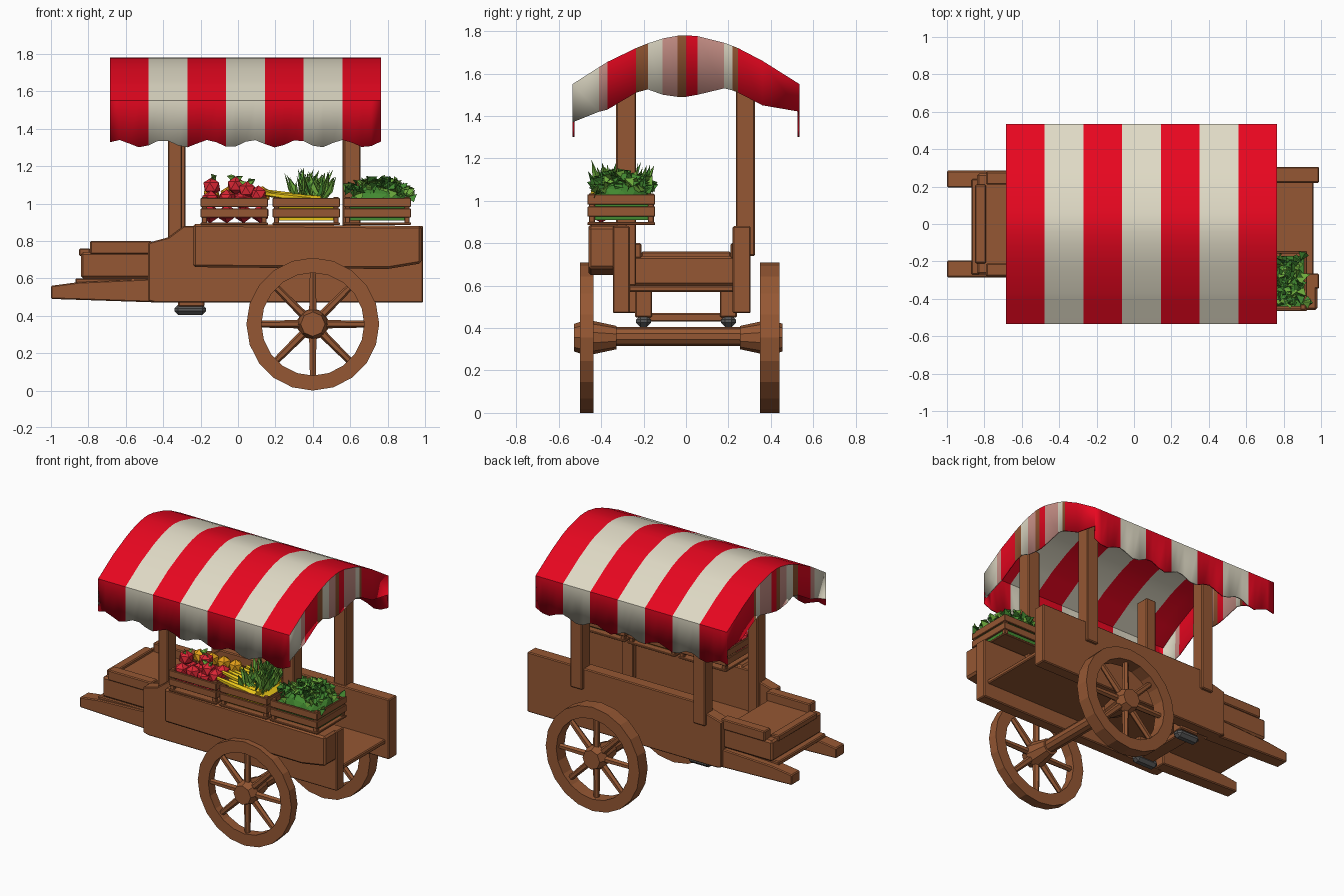
import bpy, bmesh, math, random
from mathutils import Vector, Matrix

random.seed(4)
if "Cube" in bpy.data.objects:
    bpy.data.objects.remove(bpy.data.objects["Cube"])


def material(name, r, g, b):
    m = bpy.data.materials.new(name)
    m.use_nodes = True
    m.diffuse_color = (r, g, b, 1)
    bsdf = next(n for n in m.node_tree.nodes if n.type == "BSDF_PRINCIPLED")
    bsdf.inputs["Base Color"].default_value = (r, g, b, 1)
    return m


wood = material("wood", .3, .096, .033)
red = material("canopy red", .8, .002, .014)
cream = material("canopy cream", .74, .7, .56)
pink = material("faded canopy pink", .62, .3, .26)
grey = material("dark metal", .1, .1, .1)
apple = material("apple red", .72, .02, .035)
orange = material("fruit orange", .8, .36, .01)
yellow = material("corn yellow", .8, .55, .01)
green = material("dark leaf green", .055, .25, .03)
lime = material("light leaf green", .15, .4, .045)


def finish(name, bm, mats, bevel=0, recalc=True):
    if recalc:
        bmesh.ops.recalc_face_normals(bm, faces=bm.faces[:])
    mesh = bpy.data.meshes.new(name)
    bm.to_mesh(mesh)
    bm.free()
    for m in mats:
        mesh.materials.append(m)
    ob = bpy.data.objects.new(name, mesh)
    bpy.context.collection.objects.link(ob)
    if bevel:
        mod = ob.modifiers.new("worn edges", "BEVEL")
        mod.width, mod.segments = bevel, 1
    return ob


def add_box(bm, x0, x1, y0, y1, z0, z1):
    size = Matrix.Diagonal((x1 - x0, y1 - y0, z1 - z0, 1))
    place = Matrix.Translation(((x0 + x1) / 2, (y0 + y1) / 2, (z0 + z1) / 2))
    bmesh.ops.create_cube(bm, size=1, matrix=place @ size)


def boxes(name, parts, mat=wood, bevel=.006):
    bm = bmesh.new()
    for p in parts:
        add_box(bm, *p)
    return finish(name, bm, [mat], bevel)


def prism(name, outline, y0, y1, bevel=.006):
    # Extrude an x-z outline along y
    bm = bmesh.new()
    face = bm.faces.new([bm.verts.new((x, y0, z)) for x, z in outline])
    out = bmesh.ops.extrude_face_region(bm, geom=[face])["geom"]
    bmesh.ops.translate(bm, vec=(0, y1 - y0, 0),
                        verts=[v for v in out if isinstance(v, bmesh.types.BMVert)])
    return finish(name, bm, [wood], bevel)


def add_rod(bm, a, b, r0, r1, sides):
    a, b = Vector(a), Vector(b)
    turn = (b - a).to_track_quat("Z", "Y").to_matrix().to_4x4()
    bmesh.ops.create_cone(bm, cap_ends=True, segments=sides, radius1=r0, radius2=r1,
                          depth=(b - a).length, matrix=Matrix.Translation((a + b) / 2) @ turn)


# Cart body: side panels, floor, counter
side = [(-.48, .48), (-.44, .47), (.99, .47), (.99, .88), (-.29, .88), (-.37, .82), (-.48, .79)]
prism("front_side_panel", side, -.345, -.265)
prism("back_side_panel", side, .22, .305)
boxes("floor", [(-.87, .96, -.27, .24, .57, .6)])
prism("counter", [(-.24, .66), (.8, .65), (.98, .68), (.98, .88), (-.24, .89)], -.46, -.27, .012)

# Seat box at the handle end
boxes("seat_box", [(-.84, -.46, -.27, .27, .6, .74)], bevel=.012)
boxes("seat_rim", [(-.79, -.46, -.28, -.21, .73, .8), (-.79, -.46, .21, .28, .73, .8),
                   (-.85, -.79, -.21, .21, .72, .76)])
for label, y in (("front", -.24), ("back", .24)):
    prism(label + "_handle", [(-1, .49), (-.4, .47), (-.4, .6), (-.85, .58), (-1, .56)],
          y - .045, y + .045)

# Roof posts
boxes("front_posts", [(x, x + w, -.33, -.235, .6, 1.64) for x, w in ((-.375, .075), (.565, .09))])
boxes("back_posts", [(x, x + .09, .235, .325, .74, 1.65) for x in (-.37, .56)])

# Undercarriage
boxes("cross_beam", [(-.3, -.2, -.22, .2, .43, .47)])
boxes("cross_beam_ties", [(-.32, -.18, y - .04, y + .04, .45, .58) for y in (-.2, .2)])
boxes("metal_brackets", [(-.34, -.17, y - .035, y + .035, .405, .46) for y in (-.2, .2)], grey, .02)
bm = bmesh.new()
add_rod(bm, (.4, -.4, .36), (.4, .4, .36), .045, .045, 10)
finish("axle", bm, [wood])


def wheel(name, y0, y1, out):
    # Rim as a ring of quads, plus spokes and a stepped hub
    bm = bmesh.new()
    cx, cz, n = .4, .355, 20
    rings = []
    for i in range(n):
        a = math.tau * i / n
        rings.append([bm.verts.new((cx + r * math.cos(a), y, cz + r * math.sin(a)))
                      for r, y in ((.355, y0), (.355, y1), (.275, y1), (.275, y0))])
    for i in range(n):
        p, q = rings[i], rings[(i + 1) % n]
        for k in range(4):
            m = (k + 1) % 4
            bm.faces.new((p[k], p[m], q[m], q[k]))
    mid = (y0 + y1) / 2
    for i in range(8):
        a = math.tau * i / 8
        d = Vector((math.cos(a), 0, math.sin(a)))
        c = Vector((cx, mid, cz))
        add_rod(bm, c + d * .05, c + d * .29, .023, .018, 6)
    add_rod(bm, (cx, mid - out * .14, cz), (cx, mid, cz), .055, .085, 10)
    add_rod(bm, (cx, mid, cz), (cx, mid + out * .06, cz), .085, .065, 8)
    finish(name, bm, [wood])


wheel("front_wheel", -.5, -.435, -1)
wheel("back_wheel", .35, .44, 1)

# Canopy: arched cloth with a wavy hem and end flaps in uneven faded bands
X0, X1, STRIPES, STEPS = -.685, .765, 7, 4
cloth = [red, cream, pink, wood]
arc = [  # y, roof height, flap hem height, flap colour up to the next point
    (-.535, 1.55, 1.37, cream), (-.41, 1.63, 1.42, pink), (-.37, 1.655, 1.43, red),
    (-.235, 1.72, 1.51, wood), (-.18, 1.742, 1.525, cream), (-.11, 1.765, 1.5, pink),
    (-.04, 1.778, 1.49, wood), (0, 1.78, 1.49, red), (.055, 1.776, 1.5, pink),
    (.18, 1.745, 1.53, cream), (.22, 1.73, 1.52, wood), (.245, 1.72, 1.51, red),
    (.36, 1.66, 1.45, red), (.535, 1.55, 1.42, red)]
bm = bmesh.new()
columns = []
for i in range(STRIPES * STEPS + 1):
    x = X0 + (X1 - X0) * i / (STRIPES * STEPS)
    hem = 1.32 + .02 * math.sin(x * math.tau / .24 - .52)
    path = [(-.535, hem)] + [p[:2] for p in arc] + [(.535, hem)]
    columns.append([bm.verts.new((x, y, z)) for y, z in path])
for i in range(len(columns) - 1):
    a, b = columns[i], columns[i + 1]
    for k in range(len(a) - 1):
        f = bm.faces.new((a[k], b[k], b[k + 1], a[k + 1]))
        f.material_index = i // STEPS % 2
for col in (columns[0], columns[-1]):
    low = [bm.verts.new((col[0].co.x, p[0], p[2])) for p in arc]
    for k in range(len(low) - 1):
        f = bm.faces.new((col[k + 1], col[k + 2], low[k + 1], low[k]))
        f.material_index = cloth.index(arc[k][3])
canopy = finish("canopy", bm, cloth)
canopy.data.shade_smooth()
canopy.data.set_sharp_from_angle(angle=.5)
thick = canopy.modifiers.new("cloth", "SOLIDIFY")
thick.thickness, thick.offset = .01, -1


# Crates: slatted boxes with corner posts
def crate(name, x0, x1, y0, y1, z0, z1):
    t, h = .014, (z1 - z0) * .33
    parts = [(x0, x1, y0, y1, z0, z0 + t)]
    for z in (z0 + .04, z1 - h):
        parts += [(x0, x1, y, y + t, z, z + h) for y in (y0, y1 - t)]
        parts += [(x, x + t, y0, y1, z, z + h) for x in (x0, x1 - t)]
    s = t * 2
    parts += [(x, x + s, y, y + s, z0, z1 + .005)
              for x in (x0 + t / 2, x1 - s - t / 2) for y in (y0 + t / 2, y1 - s - t / 2)]
    return boxes(name, parts, bevel=.003)


for name, left in (("apple_crate", -.2), ("corn_crate", .185), ("leaf_crate", .565)):
    crate(name, left, left + .36, -.465, -.145, .885, 1.03)


# Fruit
def fruit(name, spots, radius, mat):
    bm = bmesh.new()
    for p in spots:
        bmesh.ops.create_icosphere(bm, subdivisions=1, radius=radius,
                                   matrix=Matrix.Translation(p) @ Matrix.Rotation(p[0] * 40, 4, "Z"))
    finish(name, bm, [mat])


tops = [(-.14, -.36, 1.09), (-.01, -.33, 1.095), (.05, -.39, 1.07)]
apples = [(-.145 + .085 * i, -.4 + .08 * j, 1.025 + random.uniform(-.015, .025))
          for i in range(4) for j in range(2)]
apples += [(-.15 + .09 * i, -.4, .945) for i in range(4)]
fruit("apples", apples + tops, .05, apple)
fruit("oranges", [(-.14 + .09 * i, -.21, 1.045) for i in range(4)], .048, orange)


# Leaves: pointed blades folded along the middle
def add_leaf(bm, base, direction, length, width, index=0):
    d = Vector(direction).normalized()
    across = d.cross(Vector((random.uniform(-1, 1), random.uniform(-1, 1), .3))).normalized()
    fold = d.cross(across) * width * .4
    base = Vector(base)
    mid = base + d * length * .5
    root, tip = bm.verts.new(base), bm.verts.new(base + d * length)
    left, right = (bm.verts.new(mid + s * across * width / 2 + fold) for s in (1, -1))
    for f in (bm.faces.new((root, left, tip)), bm.faces.new((root, tip, right))):
        f.material_index = index


def heading(low, high):
    a = random.uniform(0, math.tau)
    return math.cos(a), math.sin(a), random.uniform(low, high)


bm = bmesh.new()
for x, y, z in tops:
    for i in range(3):
        add_leaf(bm, (x, y, z + .045), heading(.1, .4), .05, .035)
finish("apple_leaves", bm, [lime], recalc=False)

# Corn cobs with long husk blades
bm = bmesh.new()
for i in range(8):
    y = -.43 + .035 * i
    end = (.13 + random.uniform(0, .1), y, random.uniform(1.04, 1.08))
    add_rod(bm, (.44, y, 1.01), end, .03, .012, 6)
add_box(bm, .21, .52, -.44, -.17, .91, 1)
finish("corn_cobs", bm, [yellow])
bm = bmesh.new()
for i in range(60):
    base = (random.uniform(.32, .46), random.uniform(-.4, -.2), 1)
    lean = (random.uniform(-.6, .7), random.uniform(-.5, .4), 1)
    add_leaf(bm, base, lean, random.uniform(.13, .2), .04, i % 4 == 0)
finish("corn_husks", bm, [lime, green], recalc=False)

# Leafy greens: a mound covered in small leaves
bm = bmesh.new()
place = Matrix.Translation((.75, -.305, 1.01)) @ Matrix.Diagonal((.16, .14, .09, 1))
bmesh.ops.create_icosphere(bm, subdivisions=2, radius=1, matrix=place)
add_box(bm, .59, .91, -.44, -.17, .91, 1.01)
finish("greens_mound", bm, [green])
bm = bmesh.new()
for i in range(150):
    u, v = random.uniform(-1, 1), random.uniform(-1, 1)
    z = 1.03 + .08 * (1 - (u * u + v * v) / 2)
    add_leaf(bm, (.75 + u * .15, -.305 + v * .12, z), heading(.1, .9), .06, .06, i % 3 == 0)
finish("leafy_greens", bm, [green, lime], recalc=False)
